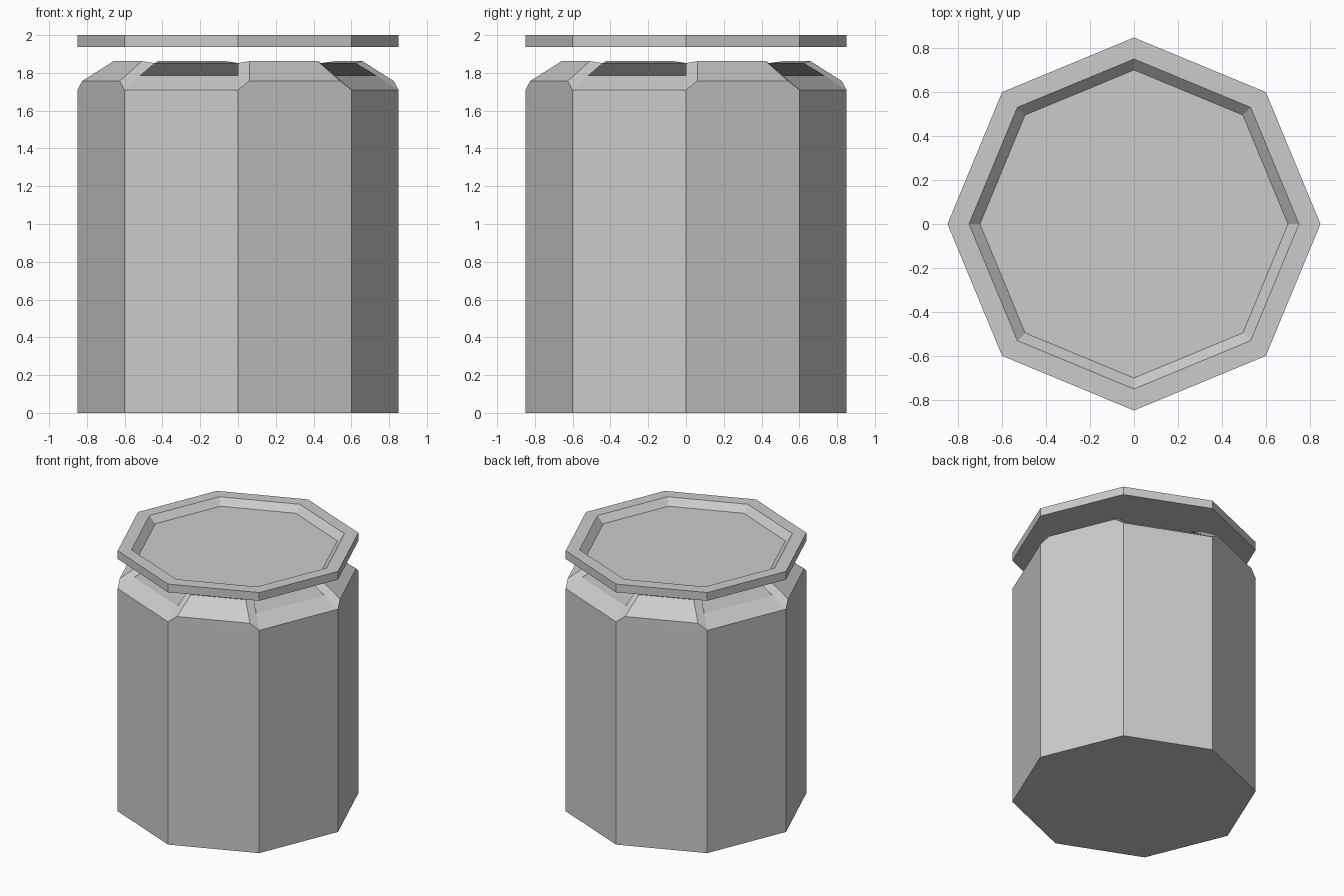
import bpy, bmesh
from math import cos, sin, pi

if "Cube" in bpy.data.objects:
    bpy.data.objects.remove(bpy.data.objects["Cube"])

N = 8

def finish(bm, name):
    bmesh.ops.recalc_face_normals(bm, faces=bm.faces)
    me = bpy.data.meshes.new(name)
    bm.to_mesh(me)
    bm.free()
    bpy.context.collection.objects.link(bpy.data.objects.new(name, me))

def ring(bm, r, z):
    return [bm.verts.new((r * cos(2 * pi * i / N), r * sin(2 * pi * i / N), z)) for i in range(N)]

def polar(bm, angle, a, t, z):
    # point at distance a along the angle and t sideways
    return bm.verts.new((a * cos(angle) - t * sin(angle), a * sin(angle) + t * cos(angle), z))

def bridge(bm, lo, hi):
    for i in range(N):
        j = (i + 1) % N
        bm.faces.new((lo[i], lo[j], hi[j], hi[i]))

# Octagonal body with a shallow shoulder and four raised pads that lean inwards
bm = bmesh.new()
base = ring(bm, 0.85, 0)
edge = ring(bm, 0.85, 1.71)
floor = ring(bm, 0.733, 1.785)
lip = ring(bm, 0.622, 1.852)
bm.faces.new(base[::-1])
bm.faces.new(floor)
bridge(bm, base, edge)
for i in range(N):
    j = (i + 1) % N
    if i % 2:
        bm.faces.new((edge[i], edge[j], floor[j], floor[i]))
        continue
    ang = 2 * pi * (i + 0.5) / N
    o0, o1 = (polar(bm, ang, 0.785, t, 1.757) for t in (-0.26, 0.26))
    t0, t1 = (polar(bm, ang, 0.633, t, 1.862) for t in (-0.195, 0.195))
    bm.faces.new((o0, o1, t1, t0))
    bm.faces.new((edge[i], edge[j], o1, o0))
    bm.faces.new((t0, t1, lip[j], lip[i]))
    bm.faces.new((lip[i], lip[j], floor[j], floor[i]))
    bm.faces.new((edge[i], o0, t0, lip[i], floor[i]))
    bm.faces.new((o1, edge[j], floor[j], lip[j], t1))
finish(bm, "container_body")

# Floating lid with a recessed top
bm = bmesh.new()
rings = [ring(bm, r, z) for r, z in ((0.85, 1.937), (0.85, 2.0), (0.752, 2.0), (0.702, 1.95))]
bm.faces.new(rings[0][::-1])
for lo, hi in zip(rings, rings[1:]):
    bridge(bm, lo, hi)
bm.faces.new(rings[-1])
finish(bm, "floating_lid")
